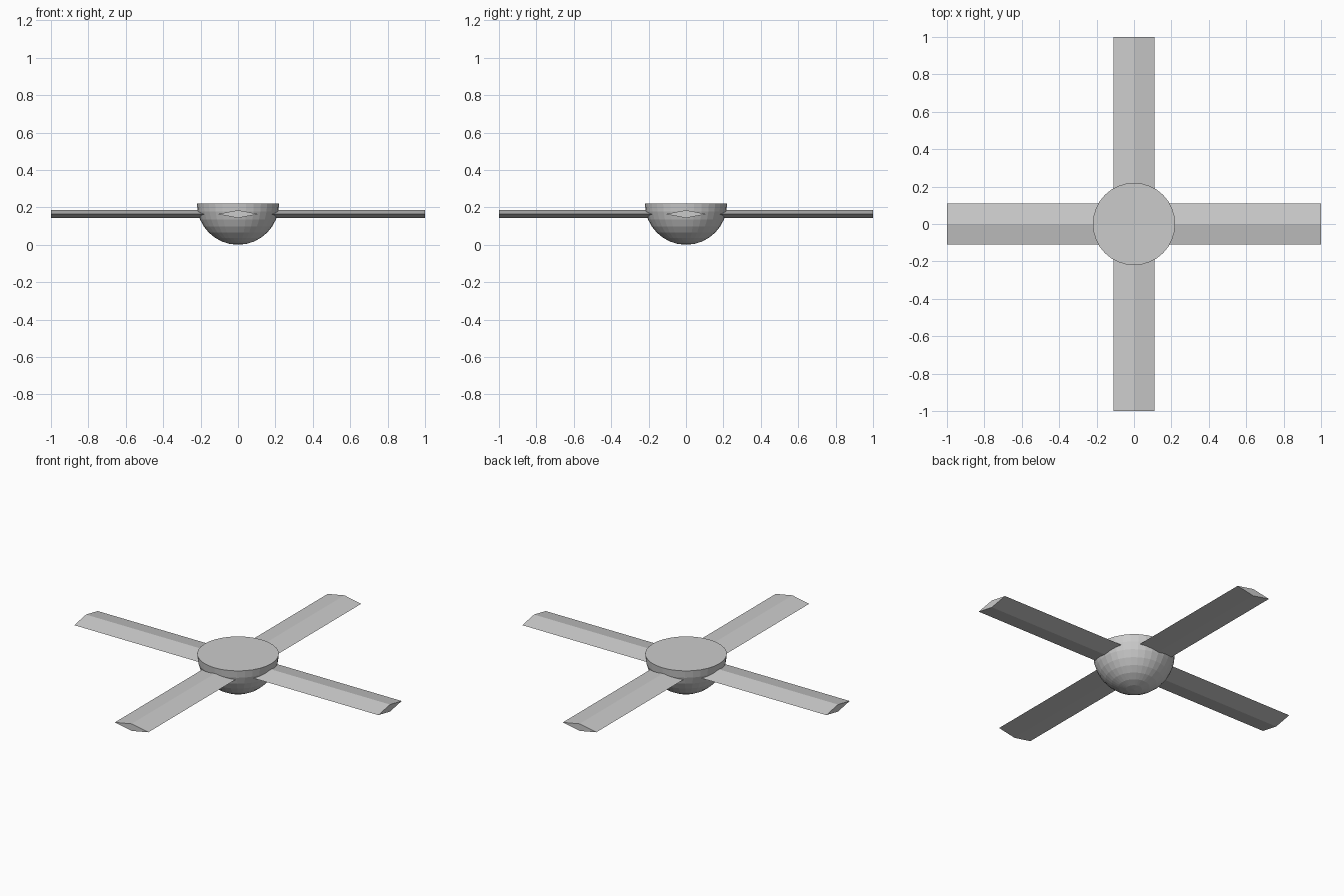
import bpy, bmesh
from math import pi
from mathutils import Matrix

if "Cube" in bpy.data.objects:
    bpy.data.objects.remove(bpy.data.objects["Cube"])

R = 0.22        # hub radius, also the hub height
BLADE_Z = 0.164


def make_object(name, bm):
    bmesh.ops.recalc_face_normals(bm, faces=bm.faces[:])
    mesh = bpy.data.meshes.new(name)
    bm.to_mesh(mesh)
    bm.free()
    obj = bpy.data.objects.new(name, mesh)
    bpy.context.collection.objects.link(obj)
    return obj


# Hub: lower half of a faceted sphere with a flat cap
bm = bmesh.new()
bmesh.ops.create_uvsphere(bm, u_segments=32, v_segments=16, radius=R)
bmesh.ops.bisect_plane(bm, geom=bm.verts[:] + bm.edges[:] + bm.faces[:],
                       plane_co=(0, 0, 0), plane_no=(0, 0, 1), clear_outer=True)
bmesh.ops.contextual_create(bm, geom=[e for e in bm.edges if e.is_boundary])
bmesh.ops.translate(bm, verts=bm.verts[:], vec=(0, 0, R))
make_object("hub", bm)

# Blades: flat diamond section, running from inside the hub to the tip
SECTION = [(-0.11, 0), (0, -0.021), (0.11, 0), (0, 0.021)]
for i, side in enumerate(("right", "back", "left", "front")):
    bm = bmesh.new()
    profile = bm.faces.new([bm.verts.new((0.05, y, z)) for y, z in SECTION])
    ext = bmesh.ops.extrude_face_region(bm, geom=[profile], use_keep_orig=True)
    tip = [g for g in ext["geom"] if isinstance(g, bmesh.types.BMVert)]
    bmesh.ops.translate(bm, verts=tip, vec=(0.95, 0, 0))
    bmesh.ops.transform(bm, matrix=Matrix.Translation((0, 0, BLADE_Z)) @ Matrix.Rotation(i * pi / 2, 4, 'Z'),
                        verts=bm.verts[:])
    make_object("blade_" + side, bm)
